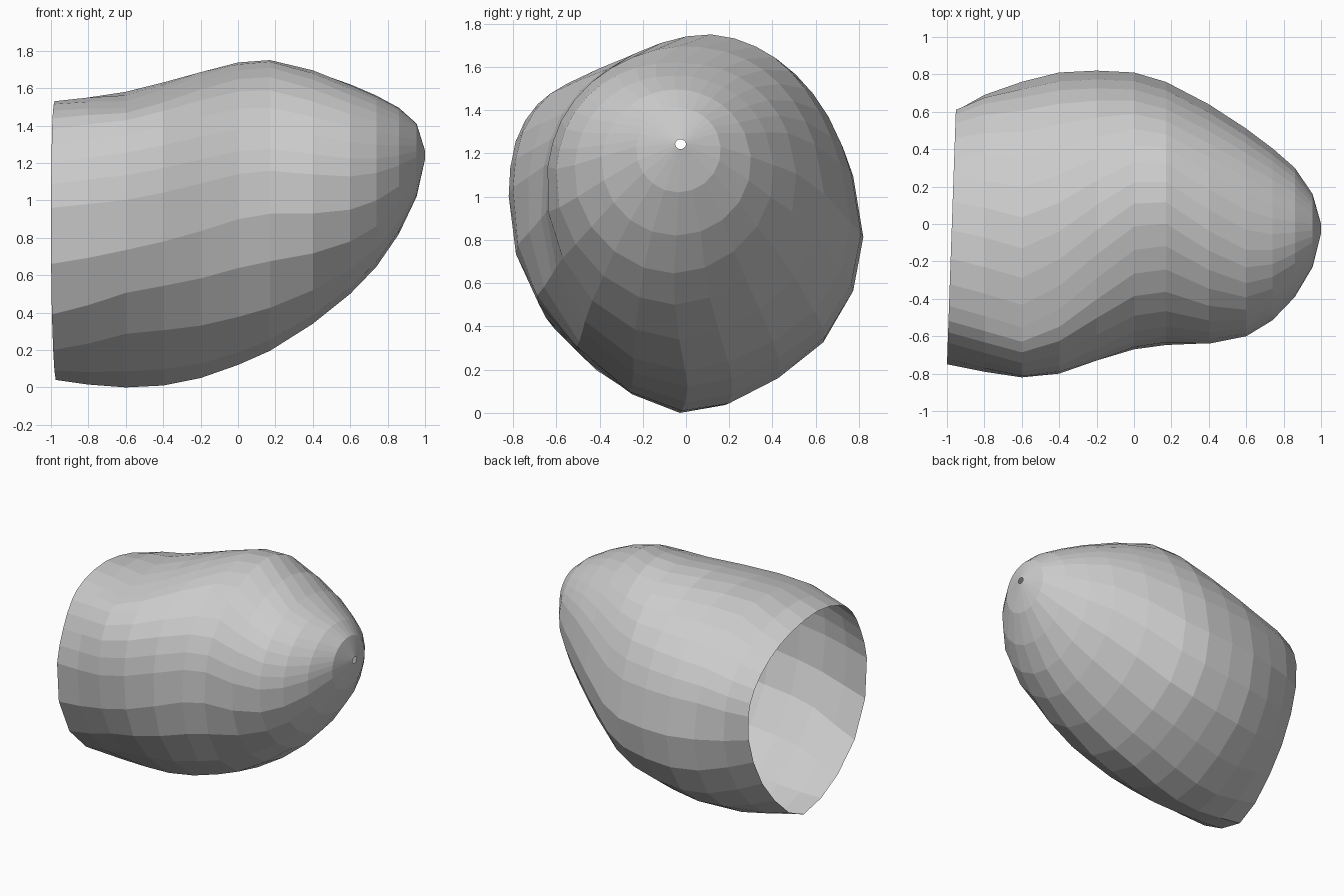
import bpy, bmesh, math

if "Cube" in bpy.data.objects:
    bpy.data.objects.remove(bpy.data.objects["Cube"])

# Key cross-sections (y, z), counter-clockwise from the lowest point
RIM = [(-.02, .04), (.15, .12), (.31, .27), (.45, .45), (.55, .65), (.605, .84), (.61, 1.02),
       (.54, 1.20), (.36, 1.37), (.12, 1.48), (-.18, 1.53), (-.43, 1.48), (-.57, 1.38),
       (-.67, 1.20), (-.74, .96), (-.72, .66), (-.60, .39), (-.41, .20), (-.22, .09)]
BULGE = [(-.03, 0), (.18, .03), (.40, .15), (.60, .32), (.72, .54), (.765, .80), (.72, 1.07),
         (.60, 1.29), (.34, 1.48), (.02, 1.575), (-.30, 1.55), (-.56, 1.48), (-.69, 1.42),
         (-.79, 1.25), (-.815, 1.0), (-.78, .74), (-.68, .52), (-.49, .30), (-.25, .09)]
CROWN = [(0, .17), (.20, .21), (.41, .30), (.61, .43), (.74, .62), (.785, .84), (.74, 1.11),
         (.64, 1.37), (.51, 1.56), (.36, 1.68), (.16, 1.745), (-.08, 1.71), (-.34, 1.59),
         (-.54, 1.39), (-.63, 1.16), (-.65, .93), (-.61, .67), (-.48, .41), (-.25, .23)]
N = len(RIM)


def oval(top, bottom):
    """Rounded section; powers below 1 are fuller, above 1 leaner."""
    pts = []
    for i in range(N):
        s, c = math.sin(2 * math.pi * i / N), -math.cos(2 * math.pi * i / N)
        e = top if c > 0 else bottom
        pts.append((math.copysign(abs(s) ** e, s), math.copysign(abs(c) ** e, c)))
    return pts


# Stations along the body: x, y min, y max, z min, z max
STATIONS = [(-.98, -.75, .61, .04, 1.53), (-.8, -.79, .69, .015, 1.55),
            (-.6, -.82, .76, 0, 1.58), (-.4, -.80, .81, .01, 1.63),
            (-.2, -.73, .82, .05, 1.685), (0, -.67, .81, .12, 1.737),
            (.17, -.647, .76, .195, 1.75), (.4, -.64, .64, .34, 1.695),
            (.6, -.60, .51, .50, 1.62), (.74, -.515, .405, .645, 1.56),
            (.86, -.39, .30, .82, 1.495), (.955, -.23, .16, 1.02, 1.41),
            (1.0, -.05, 0, 1.22, 1.265)]


def fit(points, lo, hi):
    """Stretch a list of numbers to the range lo..hi."""
    a, b = min(points), max(points)
    return [lo + (p - a) / (b - a) * (hi - lo) for p in points]


def unit(section):
    """Refine the upper half with curve midpoints, then scale to a unit box."""
    pts = []
    for i, p in enumerate(section):
        pts.append(p)
        if 6 <= i <= 13:
            o, q, r = section[i - 1], section[i + 1], section[i + 2]
            pts.append(tuple((9 * (p[k] + q[k]) - o[k] - r[k]) / 16 for k in (0, 1)))
    ys, zs = zip(*pts)
    return list(zip(fit(ys, 0, 1), fit(zs, 0, 1)))


KEYS = [(-.98, unit(RIM)), (-.55, unit(BULGE)), (.1, unit(CROWN)), (.65, unit(oval(.9, 1.1))),
        (.86, unit(oval(1, 1))), (1.01, unit(oval(1, 1)))]


def section_at(x):
    for (xa, a), (xb, b) in zip(KEYS, KEYS[1:]):
        if x <= xb:
            t = (x - xa) / (xb - xa)
            return [(p[0] + (q[0] - p[0]) * t, p[1] + (q[1] - p[1]) * t) for p, q in zip(a, b)]


# Open shell lofted through the stations, pinhole at the nose
bm = bmesh.new()
rings = []
for k, (x, y0, y1, z0, z1) in enumerate(STATIONS):
    ys, zs = zip(*section_at(x))
    ys, zs = fit(ys, y0, y1), fit(zs, z0, z1)
    slant = .035 if k == 0 else 0          # rim leans slightly
    rings.append([bm.verts.new((x + slant * (y + .18), y, z)) for y, z in zip(ys, zs)])
for a, b in zip(rings, rings[1:]):
    for i in range(len(a)):
        j = (i + 1) % len(a)
        bm.faces.new((a[i], a[j], b[j], b[i]))
bmesh.ops.recalc_face_normals(bm, faces=bm.faces)
mesh = bpy.data.meshes.new("shell_cap")
bm.to_mesh(mesh)
bm.free()
bpy.context.collection.objects.link(bpy.data.objects.new("shell_cap", mesh))
